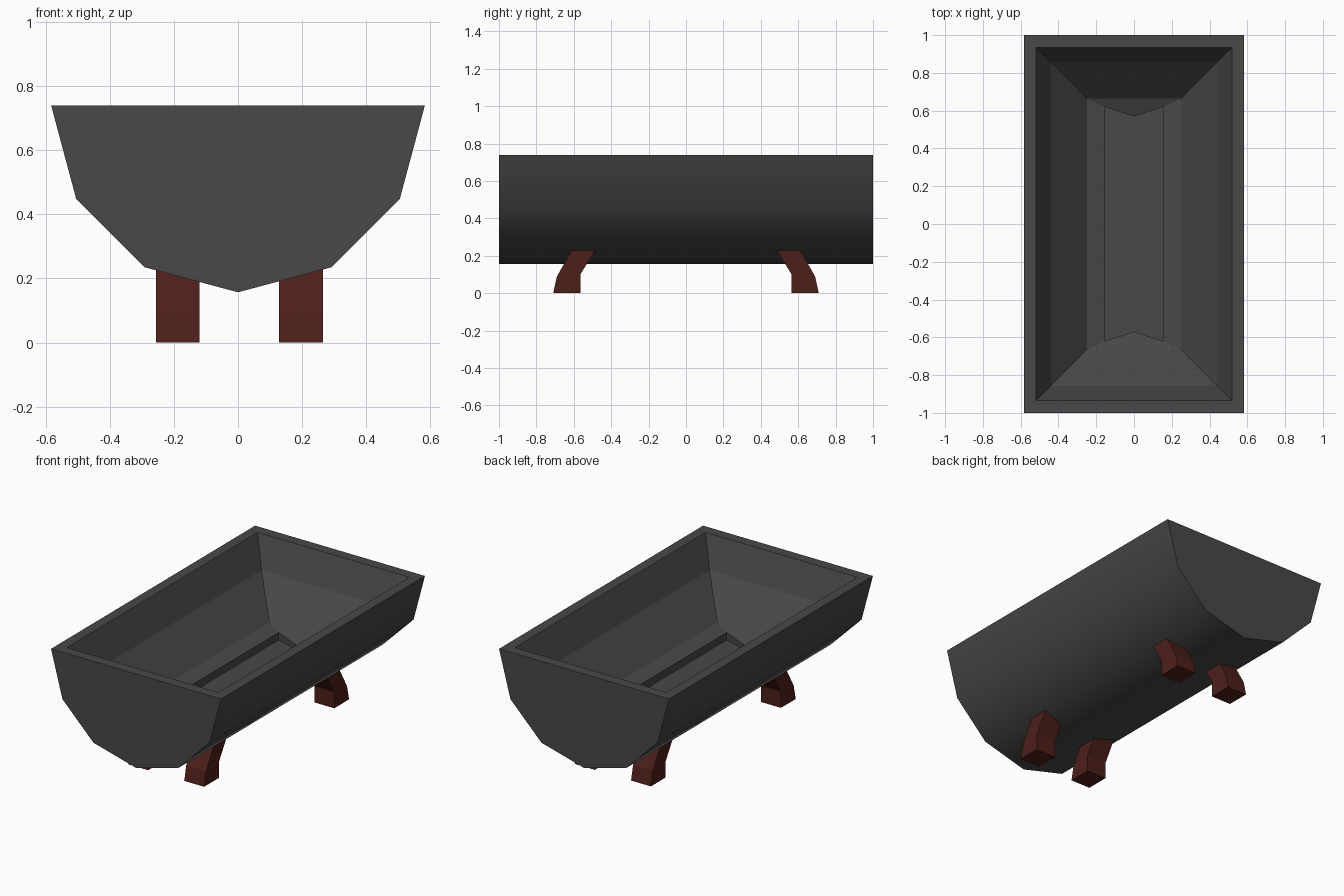
import bpy, bmesh
from math import sin, cos, radians

if "Cube" in bpy.data.objects:
    bpy.data.objects.remove(bpy.data.objects["Cube"])


def paint(obj, name, color):
    mat = bpy.data.materials.get(name) or bpy.data.materials.new(name)
    mat.diffuse_color = (*color, 1)
    mat.use_nodes = True
    mat.node_tree.nodes["Principled BSDF"].inputs["Base Color"].default_value = mat.diffuse_color
    obj.data.materials.append(mat)


def finish(bm, name):
    bmesh.ops.recalc_face_normals(bm, faces=bm.faces)
    mesh = bpy.data.meshes.new(name)
    bm.to_mesh(mesh)
    bm.free()
    obj = bpy.data.objects.new(name, mesh)
    bpy.context.collection.objects.link(obj)
    return obj


def bridge(bm, a, b):
    n = len(a)
    return [bm.faces.new((a[i], a[(i + 1) % n], b[(i + 1) % n], b[i])) for i in range(n)]


# Trough: half of a twelve-sided barrel with a hollowed, sloping basin
RADIUS, TOP = 0.583, 0.74
bm = bmesh.new()
angles = [radians(a) for a in range(-90, 91, 30)]
front, back = [[bm.verts.new((RADIUS * sin(a), y, TOP - RADIUS * cos(a))) for a in angles]
               for y in (-1, 1)]
front_mid, back_mid = [bm.verts.new((0, y, TOP)) for y in (-1, 1)]
bm.faces.new(front + [front_mid])
bm.faces.new(back + [back_mid])
for i in range(6):
    bm.faces.new((front[i], front[i + 1], back[i + 1], back[i])).smooth = True

# Basin rings: half width, half length at corners, half length on centre line, z corner, z centre
rings = [
    (0.520, 0.935, 0.935, 0.740, 0.740),
    (0.440, 0.858, 0.858, 0.556, 0.556),
    (0.250, 0.665, 0.665, 0.357, 0.357),
    (0.155, 0.620, 0.570, 0.337, 0.320),
    (0.155, 0.620, 0.570, 0.290, 0.290),
]
loop = [front[-1], back[-1], back_mid, back[0], front[0], front_mid]
for x, y, ym, z, zm in rings:
    inner = [bm.verts.new(p) for p in ((x, -y, z), (x, y, z), (0, ym, zm),
                                       (-x, y, z), (-x, -y, z), (0, -ym, zm))]
    bridge(bm, loop, inner)
    loop = inner
bm.faces.new(loop)
trough = finish(bm, "trough")
paint(trough, "dark_grey", (0.065, 0.065, 0.065))

# Four bent legs: side profile in (y, z), mirrored front to back
leg_profile = [(0.565, 0), (0.71, 0), (0.69, 0.09), (0.61, 0.23), (0.485, 0.23), (0.565, 0.10)]


def leg(name, x0, x1, side):
    bm = bmesh.new()
    a, b = [[bm.verts.new((x, side * y, z)) for y, z in leg_profile] for x in (x0, x1)]
    bm.faces.new(a)
    bm.faces.new(b)
    bridge(bm, a, b)
    paint(finish(bm, name), "dark_red", (0.075, 0.014, 0.01))


for end, side in (("front", -1), ("back", 1)):
    leg(end + "_left_leg", -0.256, -0.12, side)
    leg(end + "_right_leg", 0.128, 0.265, side)
